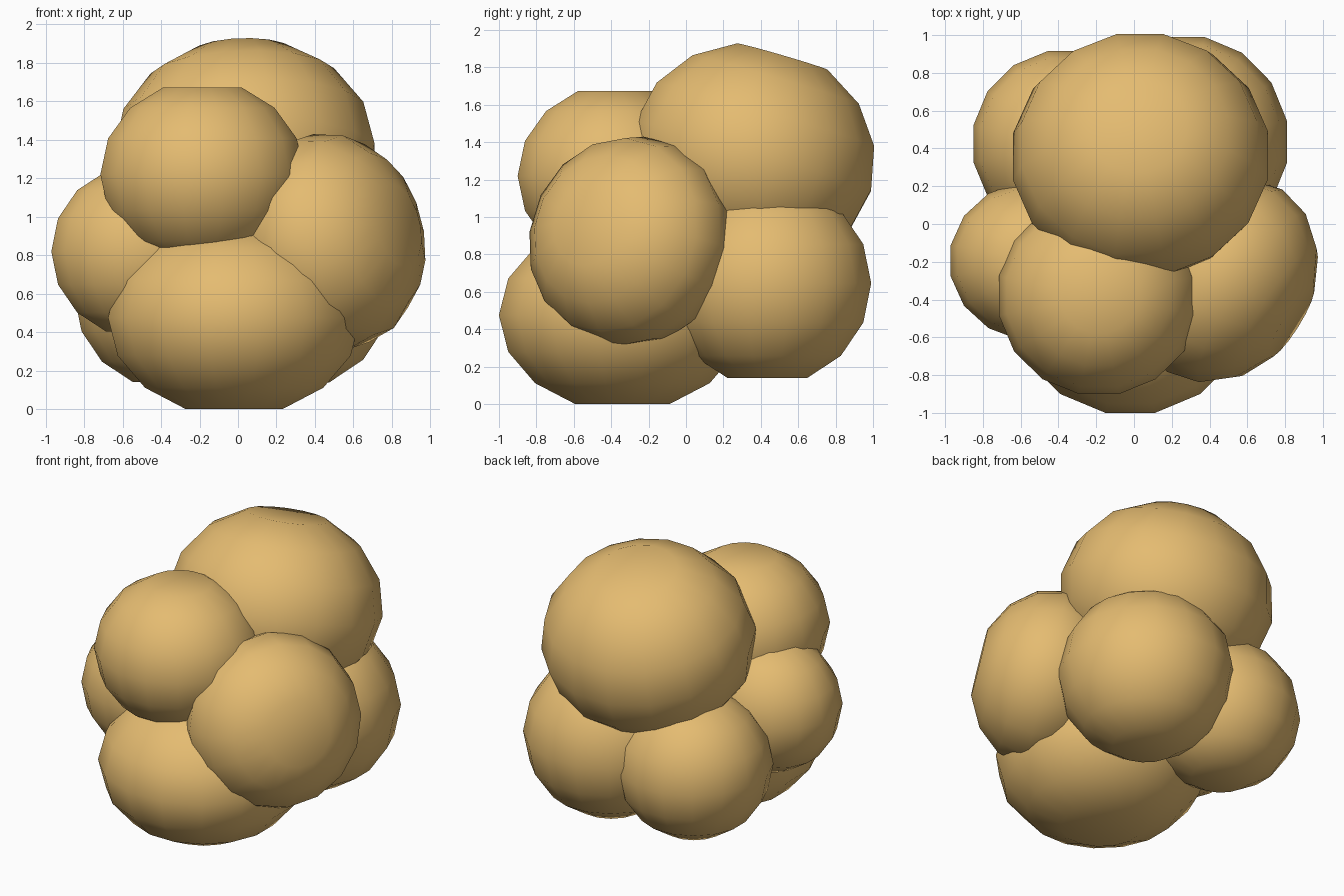
import bpy, bmesh
from math import pi
from mathutils import Vector, Matrix

if "Cube" in bpy.data.objects:
    bpy.data.objects.remove(bpy.data.objects["Cube"])

mat = bpy.data.materials.new("warm_tan")
mat.diffuse_color = (0.78, 0.5, 0.165, 1)
mat.use_nodes = True
mat.node_tree.nodes["Principled BSDF"].inputs["Base Color"].default_value = mat.diffuse_color


def lobe(name, centre, radii, pole=(0, 0, 1)):
    """Squashed 16 x 8 sphere with flat caps, its poles along the given axis."""
    bm = bmesh.new()
    bmesh.ops.create_uvsphere(bm, u_segments=16, v_segments=8, radius=1)
    # flatten the pole caps down to the last ring
    for v in bm.verts:
        v.co.z = max(-0.924, min(0.924, v.co.z))
    turn = Vector((0, 0, 1)).rotation_difference(Vector(pole)).to_matrix().to_4x4()
    # half-segment spin puts flat sides, not corners, on the axes
    bm.transform(Matrix.Rotation(pi / 16, 4, 'Z'))
    rx, ry, rz = radii
    bm.transform(Matrix.Translation(centre) @ turn @ Matrix.Diagonal((rx * 1.02, ry * 1.02, rz, 1)))
    for f in bm.faces:
        f.smooth = True
    me = bpy.data.meshes.new(name)
    bm.to_mesh(me)
    bm.free()
    me.materials.append(mat)
    bpy.context.collection.objects.link(bpy.data.objects.new(name, me))


# lower ring of lobes
lobe("bottom_front_lobe", (-0.02, -0.34, 0.475), (0.655, 0.66, 0.514))
lobe("back_right_lobe", (0.265, 0.435, 0.645), (0.545, 0.555, 0.548))
lobe("back_left_lobe", (-0.36, 0.425, 0.59), (0.49, 0.49, 0.485))
# side lobes
lobe("left_lobe", (-0.51, -0.195, 0.82), (0.46, 0.42, 0.45))
lobe("right_lobe", (0.48, -0.30, 0.87), (0.56, 0.56, 0.46), (0.83, -0.52, 0.2))
# upper lobes
lobe("upper_front_lobe", (-0.185, -0.38, 1.22), (0.53, 0.52, 0.49))
lobe("top_lobe", (0.035, 0.36, 1.325), (0.675, 0.655, 0.60), (-0.03, 0.28, 0.96))
